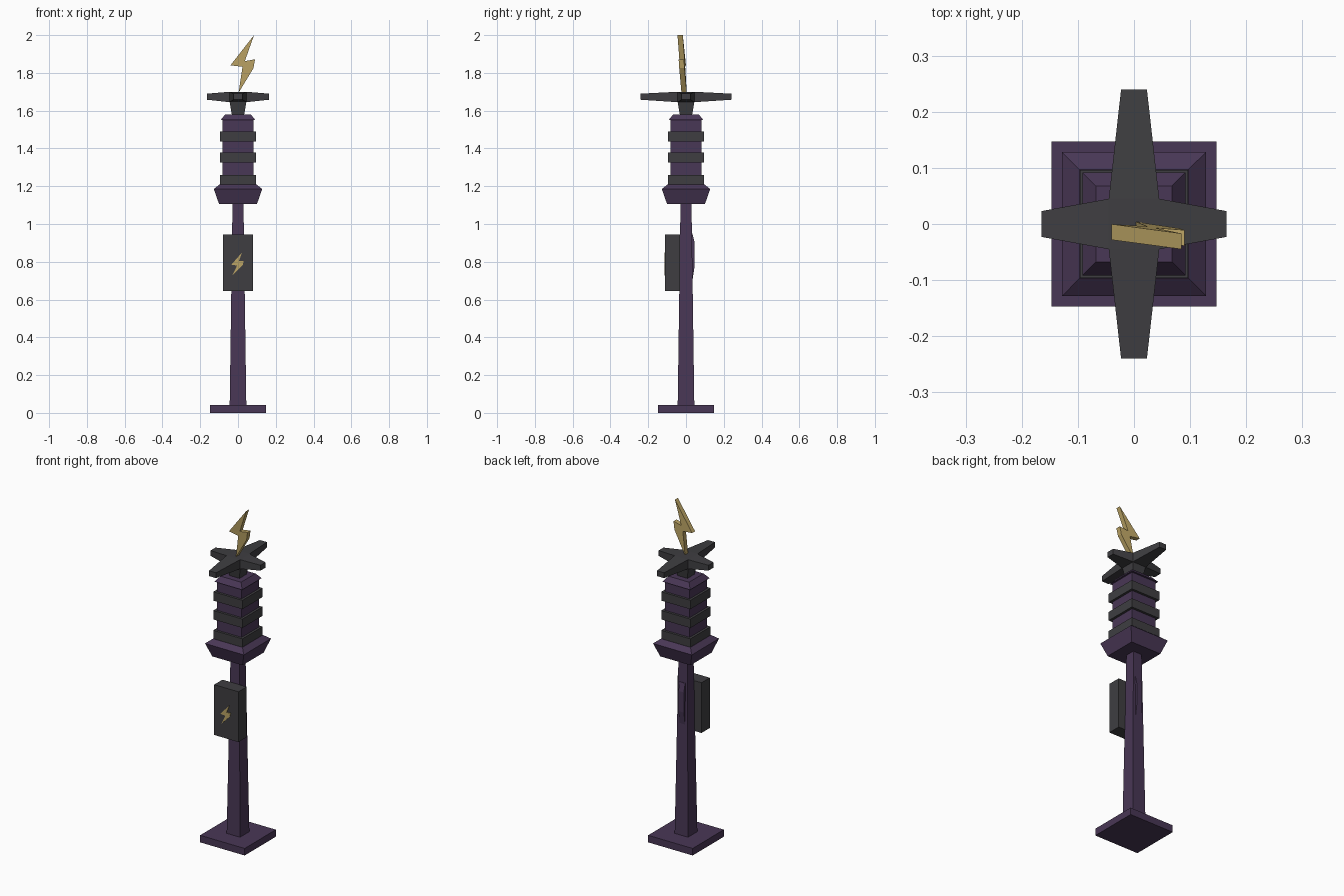
import bpy, bmesh

if "Cube" in bpy.data.objects:
    bpy.data.objects.remove(bpy.data.objects["Cube"])


def material(name, rgb):
    m = bpy.data.materials.new(name)
    m.diffuse_color = (*rgb, 1)
    m.use_nodes = True
    m.node_tree.nodes["Principled BSDF"].inputs["Base Color"].default_value = m.diffuse_color
    return m


PURPLE = material("dusky purple", (0.066, 0.038, 0.092))
GREY = material("charcoal grey", (0.049, 0.048, 0.053))
GOLD = material("dull gold", (0.50, 0.37, 0.13))


def loft(name, rings, mat):
    """Skin a stack of equal-length point rings and cap both ends."""
    bm = bmesh.new()
    rows = [[bm.verts.new(p) for p in ring] for ring in rings]
    n = len(rows[0])
    for a, b in zip(rows, rows[1:]):
        for i in range(n):
            j = (i + 1) % n
            bm.faces.new((a[i], a[j], b[j], b[i]))
    bm.faces.new(rows[0][::-1])
    bm.faces.new(rows[-1])
    bmesh.ops.recalc_face_normals(bm, faces=bm.faces)
    me = bpy.data.meshes.new(name)
    bm.to_mesh(me)
    bm.free()
    me.materials.append(mat)
    ob = bpy.data.objects.new(name, me)
    bpy.context.collection.objects.link(ob)
    return ob


def square(h, z):
    return [(-h, -h, z), (h, -h, z), (h, h, z), (-h, h, z)]


def stack(name, sections, mat):
    return loft(name, [square(h, z) for h, z in sections], mat)


def rect(x, y0, y1, z):
    return [(-x, y0, z), (x, y0, z), (x, y1, z), (-x, y1, z)]


# Foot and tapered pole
stack("base_plate", [(0.147, 0), (0.147, 0.042)], PURPLE)
stack("pole", [(0.044, 0.042), (0.029, 1.11)], PURPLE)

# Flared collar, column and cap
stack("collar", [(0.10, 1.105), (0.128, 1.185), (0.097, 1.21)], PURPLE)
stack("column", [(0.082, 1.2), (0.082, 1.555)], PURPLE)
stack("column_cap", [(0.092, 1.55), (0.068, 1.58)], PURPLE)
for i, z in enumerate((1.207, 1.325, 1.437)):
    stack(f"column_band_{i + 1}", [(0.096, z), (0.096, z + 0.053)], GREY)
stack("neck", [(0.032, 1.575), (0.045, 1.65)], GREY)

# Control box and the rear plate of its mount
loft("control_box", [rect(0.08, -0.11, -0.032, z) for z in (0.645, 0.945)], GREY)
loft("rear_mount", [rect(0.018, 0.02, y, z) for y, z in
                    ((0.034, 0.70), (0.046, 0.78), (0.046, 0.90), (0.034, 0.95))], PURPLE)

# Four-armed cross: tapered arms growing from a square hub
stack("cross_hub", [(0.045, 1.645), (0.045, 1.70)], GREY)
for name, axis, sign, tip in (("right", 0, 1, 0.165), ("left", 0, -1, 0.165),
                              ("back", 1, 1, 0.24), ("front", 1, -1, 0.24)):
    rings = []
    for d, w, lo, hi in ((0.045, 0.045, 1.645, 1.70), (tip, 0.023, 1.658, 1.69)):
        pts = [(-w, lo), (w, lo), (w, hi), (-w, hi)]
        rings.append([(sign * d, s, z) if axis == 0 else (s, sign * d, z) for s, z in pts])
    loft(f"cross_arm_{name}", rings, GREY)

# Large bolt, leaning forward and slightly turned
big = [(0.085, 2.0), (-0.04, 1.84), (0.024, 1.832), (0.003, 1.695),
       (0.082, 1.825), (0.09, 1.872), (0.036, 1.862)]
loft("large_bolt", [[(x, -0.01 - 0.07 * x - 0.05 * (z - 1.7) + t, z) for x, z in big]
                    for t in (-0.014, 0.014)], GOLD)

# Small bolt plate on the box
small = [(0.022, 0.85), (-0.035, 0.785), (-0.005, 0.78), (-0.03, 0.727),
         (0.026, 0.785), (0.03, 0.805), (0.004, 0.803)]
loft("small_bolt", [[(x, y, z) for x, z in small] for y in (-0.114, -0.109)], GOLD)
